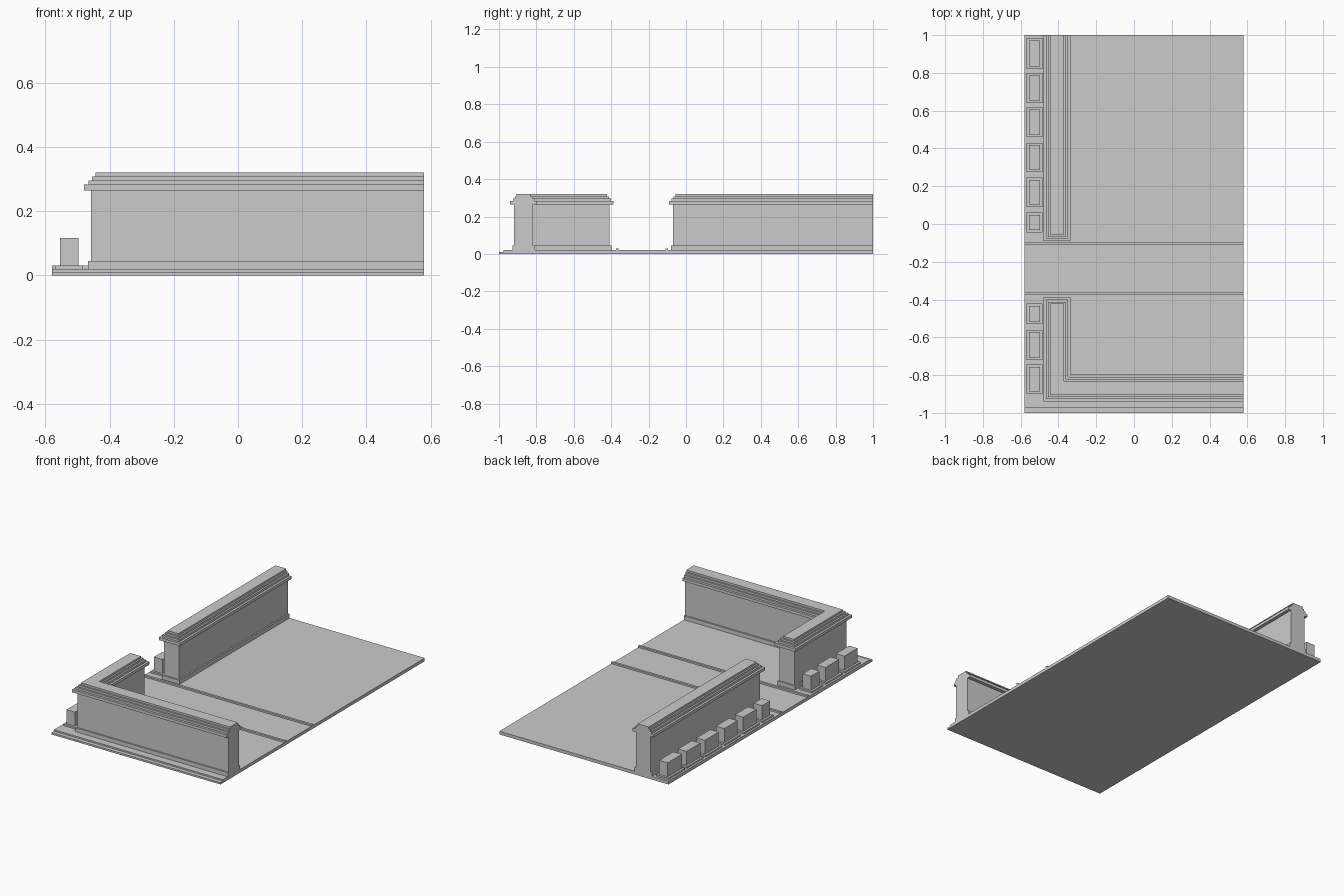
import bpy
import bmesh

cube = bpy.data.objects.get("Cube")
if cube:
    bpy.data.objects.remove(cube, do_unlink=True)


def loft(name, outline, rings):
    """Stack outlines given as (offset, z) pairs into one closed flat-faced solid."""
    bm = bmesh.new()
    loops = [[bm.verts.new((x, y, z)) for x, y in outline(off)] for off, z in rings]
    for low, high in zip(loops, loops[1:]):
        for i in range(len(low)):
            j = (i + 1) % len(low)
            # flush ends have no ledge, so drop zero-area quads
            corners = [low[i], low[j], high[j], high[i]]
            if (low[i].co - high[i].co).length < 1e-6:
                corners.remove(high[i])
            if (low[j].co - high[j].co).length < 1e-6:
                corners.remove(high[j])
            if len(corners) > 2:
                bm.faces.new(corners)
    bm.faces.new(loops[0][::-1])
    bm.faces.new(loops[-1])
    bmesh.ops.remove_doubles(bm, verts=bm.verts, dist=1e-6)
    bmesh.ops.recalc_face_normals(bm, faces=bm.faces)
    mesh = bpy.data.meshes.new(name)
    bm.to_mesh(mesh)
    bm.free()
    obj = bpy.data.objects.new(name, mesh)
    bpy.context.collection.objects.link(obj)
    return obj


def rectangle(x0, x1, y0, y1):
    return lambda o: [(x0 - o, y0 - o), (x1 + o, y0 - o), (x1 + o, y1 + o), (x0 - o, y1 + o)]


def box(name, x0, x1, y0, y1, z0, z1):
    return loft(name, rectangle(x0, x1, y0, y1), [(0, z0), (0, z1)])


EDGE, GROUND = 0.58, 0.02

# Ground slab with a low step along the front
box("ground_slab", -EDGE, EDGE, -0.975, 1, 0, GROUND)
box("front_step", -EDGE, EDGE, -1, -0.975, 0, 0.011)

# Kerbs on both sides of the path through the gate
for name, y in (("front_kerb", -0.367), ("back_kerb", -0.103)):
    box(name, -EDGE, EDGE, y - 0.007, y + 0.007, GROUND, 0.03)

# Wall section: plinth, plain face, then a coping of four shrinking steps
steps = [(0.009, GROUND, 0.045), (0, 0.045, 0.265), (0.021, 0.265, 0.283),
         (0.007, 0.283, 0.296), (-0.004, 0.296, 0.308), (-0.014, 0.308, 0.32)]
section = [(off, z) for off, low, high in steps for z in (low, high)]
WALL_X, WALL_Y, HALF = -0.407, -0.868, 0.051


def corner_outline(o):
    h, end = HALF + o, -0.408 + o
    return [(WALL_X - h, end), (WALL_X - h, WALL_Y - h), (EDGE, WALL_Y - h),
            (EDGE, WALL_Y + h), (WALL_X + h, WALL_Y + h), (WALL_X + h, end)]


def straight_outline(o):
    h, start = HALF + o, -0.07 - o
    return [(WALL_X - h, start), (WALL_X + h, start), (WALL_X + h, 1), (WALL_X - h, 1)]


loft("corner_wall", corner_outline, section)
loft("straight_wall", straight_outline, section)

# Row of blocks on thin plinths along the outer side of the walls
spans = [(0.82, 0.985), (0.64, 0.80), (0.46, 0.62), (0.275, 0.43), (0.09, 0.245),
         (-0.045, 0.06), (-0.53, -0.42), (-0.72, -0.56), (-0.90, -0.745)]
for i, (y0, y1) in enumerate(spans, 1):
    loft(f"border_block_{i}", rectangle(-0.568, -0.484, y0, y1),
         [(0, GROUND), (0, 0.03), (-0.013, 0.03), (-0.013, 0.117)])
